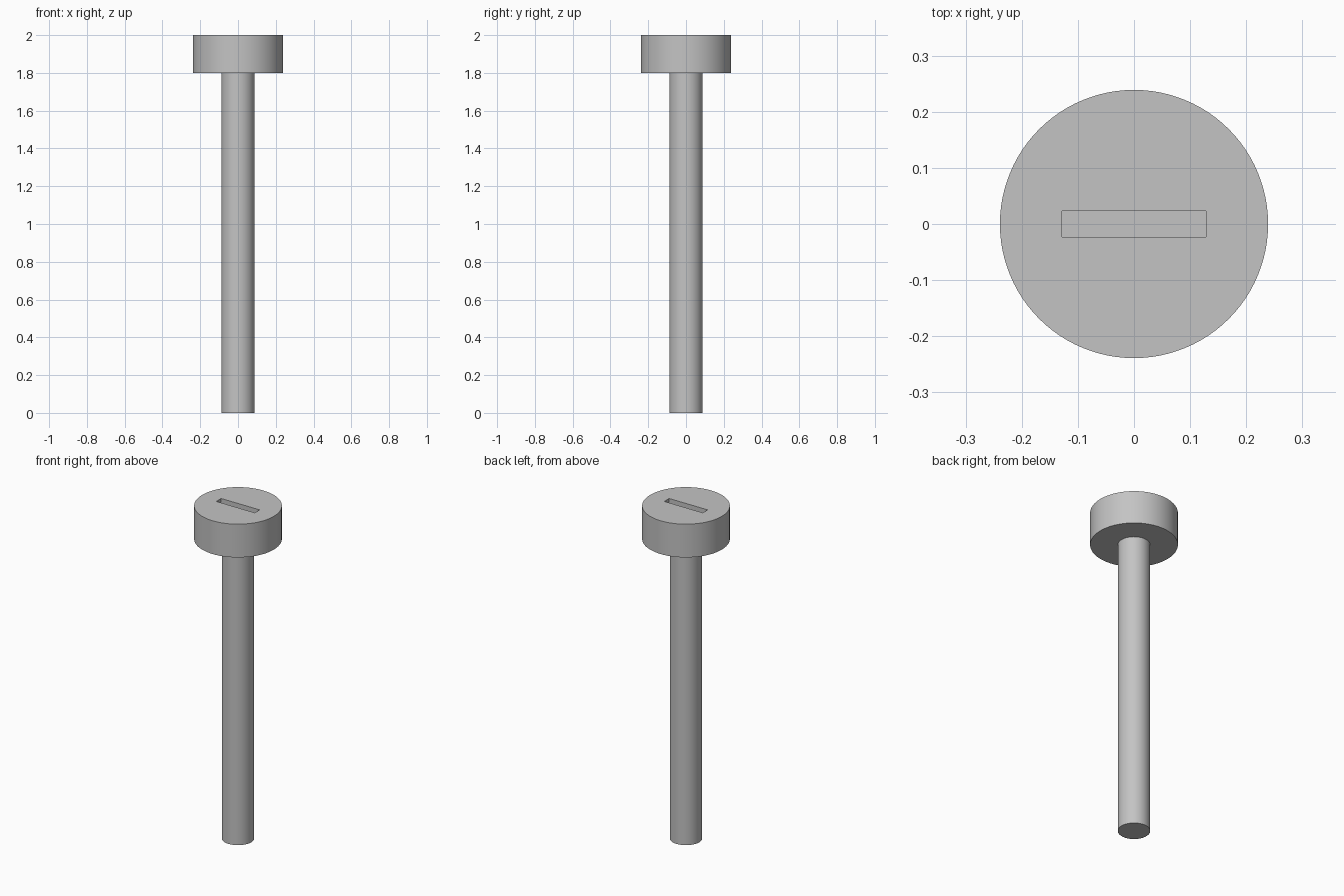
import bpy
import math

cube = bpy.data.objects.get("Cube")
if cube:
    bpy.data.objects.remove(cube, do_unlink=True)

# Plain grey metal
grey = bpy.data.materials.new("grey_metal")
grey.use_nodes = True
colour = (0.55, 0.55, 0.55, 1)
grey.diffuse_color = colour
grey.node_tree.nodes["Principled BSDF"].inputs["Base Color"].default_value = colour


def cylinder(name, radius, bottom, top):
    bpy.ops.mesh.primitive_cylinder_add(
        vertices=96, radius=radius, depth=top - bottom,
        location=(0, 0, (bottom + top) / 2))
    obj = bpy.context.object
    obj.name = name
    obj.data.materials.append(grey)
    return obj


shaft = cylinder("shaft", 0.088, 0, 1.8)
head = cylinder("head", 0.239, 1.8, 2)

# Cutter for the screwdriver slot
bpy.ops.mesh.primitive_cube_add(size=1, location=(0, 0, 2))
cutter = bpy.context.object
cutter.name = "slot_cutter"
cutter.scale = (0.256, 0.046, 0.2)
cutter.data.materials.append(grey)
cutter.hide_render = True
cutter.hide_set(True)

slot = head.modifiers.new("slot", "BOOLEAN")
slot.operation = "DIFFERENCE"
slot.solver = "EXACT"
slot.object = cutter

# Bake the slot, then drop the cutter
bpy.context.view_layer.objects.active = head
bpy.ops.object.modifier_apply(modifier=slot.name)
bpy.data.objects.remove(cutter, do_unlink=True)

# Smooth round sides with sharp rims
for obj in (shaft, head):
    bpy.ops.object.select_all(action="DESELECT")
    obj.select_set(True)
    bpy.context.view_layer.objects.active = obj
    bpy.ops.object.shade_smooth_by_angle(angle=math.radians(30))
